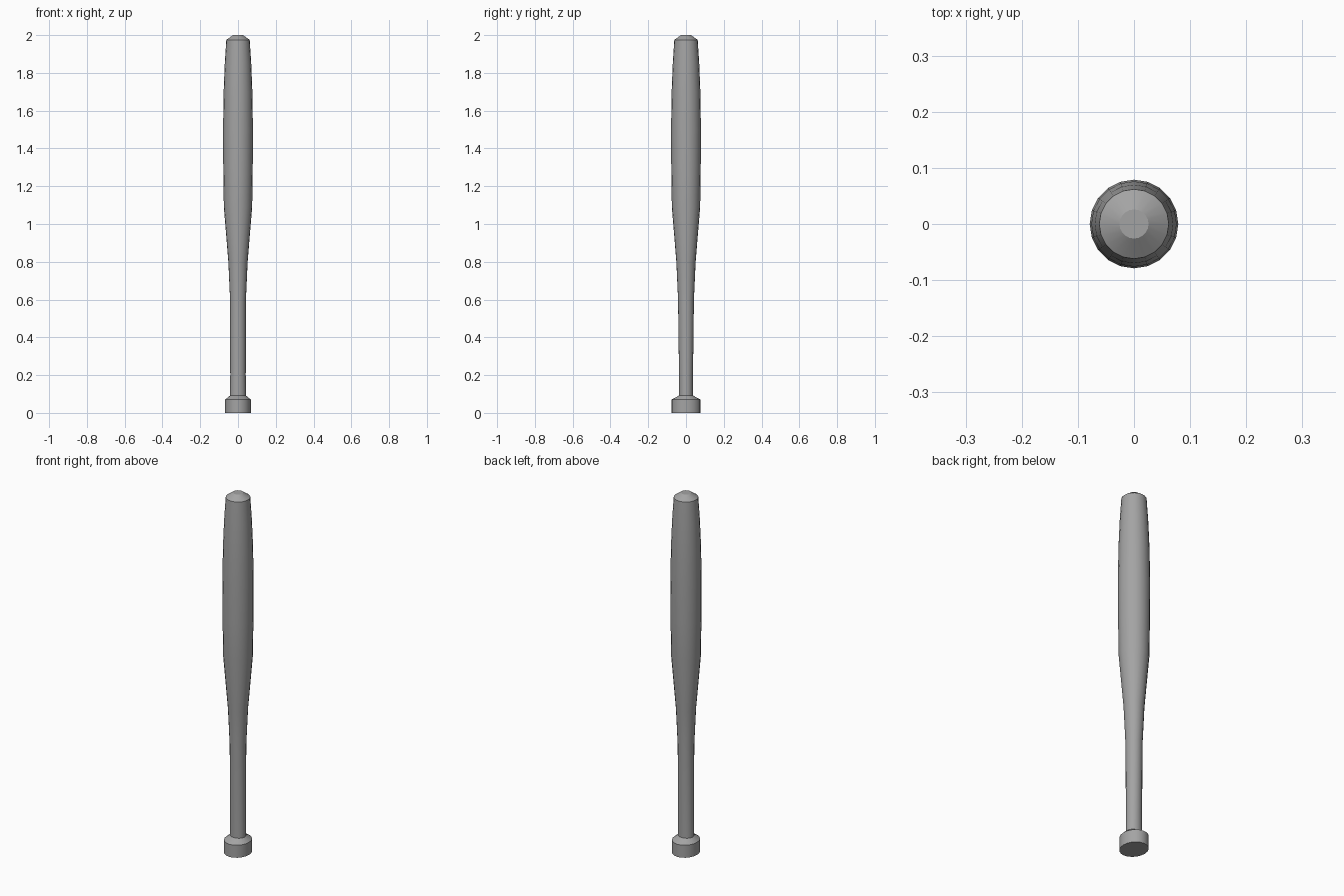
import bpy, bmesh, math

if "Cube" in bpy.data.objects:
    bpy.data.objects.remove(bpy.data.objects["Cube"])

SIDES = 20

# Dark grey finish
grey = bpy.data.materials.new("dark_grey")
grey.diffuse_color = (0.37, 0.37, 0.37, 1.0)
grey.use_nodes = True
grey.node_tree.nodes["Principled BSDF"].inputs["Base Color"].default_value = grey.diffuse_color


def loft(name, rings):
    """Capped solid from elliptical rings (z, radius_x, radius_y)."""
    bm = bmesh.new()
    loops = []
    for z, rx, ry in rings:
        loops.append([bm.verts.new((rx * math.cos(2 * math.pi * i / SIDES),
                                    ry * math.sin(2 * math.pi * i / SIDES), z))
                      for i in range(SIDES)])
    for a, b in zip(loops, loops[1:]):
        for i in range(SIDES):
            j = (i + 1) % SIDES
            bm.faces.new((a[i], a[j], b[j], b[i]))
    bm.faces.new(loops[0][::-1])
    bm.faces.new(loops[-1])
    mesh = bpy.data.meshes.new(name)
    bm.to_mesh(mesh)
    bm.free()
    mesh.materials.append(grey)
    obj = bpy.data.objects.new(name, mesh)
    bpy.context.collection.objects.link(obj)
    bpy.ops.object.select_all(action='DESELECT')
    obj.select_set(True)
    bpy.context.view_layer.objects.active = obj
    bpy.ops.object.shade_smooth_by_angle(angle=math.radians(30))
    return obj


# Whole bat: slightly oval knob, handle, taper, barrel and bevelled tip
loft("bat", [
    (0.0, 0.068, 0.077),
    (0.07, 0.068, 0.077),
    (0.092, 0.042, 0.037),
    (0.20, 0.041, 0.037),
    (0.60, 0.042, 0.042),
    (0.80, 0.051, 0.051),
    (1.09, 0.075, 0.075),
    (1.30, 0.078, 0.078),
    (1.50, 0.079, 0.079),
    (1.70, 0.076, 0.076),
    (1.85, 0.070, 0.070),
    (1.975, 0.062, 0.062),
    (2.0, 0.026, 0.026),
])
